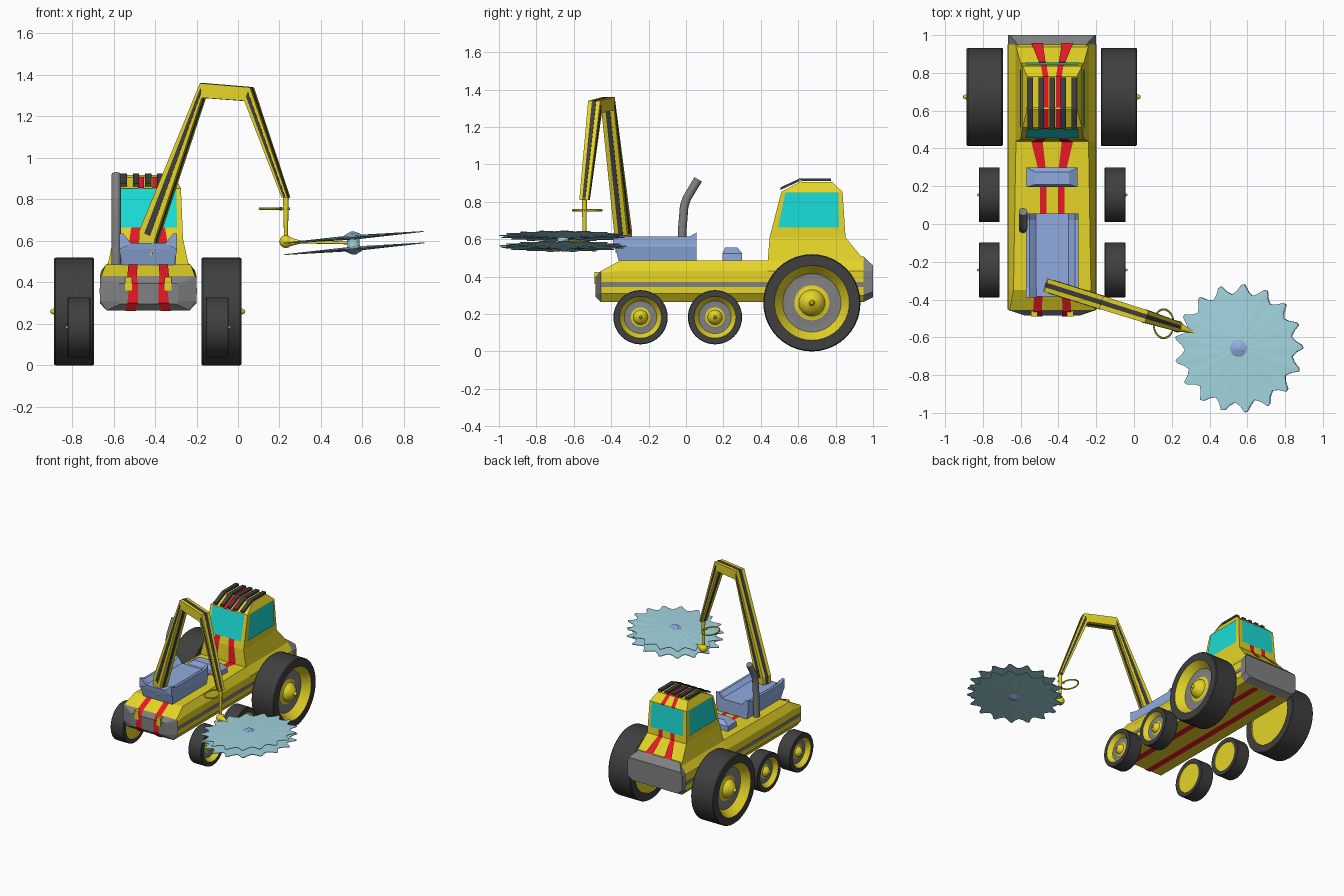
import bpy, bmesh, math
from mathutils import Vector, Matrix

if "Cube" in bpy.data.objects:
    bpy.data.objects.remove(bpy.data.objects["Cube"])

CX = -0.433  # centre line of the vehicle


def mat(name, *c):
    m = bpy.data.materials.new(name)
    m.diffuse_color = (*c, 1)
    m.use_nodes = True
    m.node_tree.nodes["Principled BSDF"].inputs["Base Color"].default_value = m.diffuse_color
    return m


YEL = mat("yellow", .78, .66, .02)
RED = mat("red", .8, .01, .02)
DARK = mat("rubber", .05, .05, .05)
TEAL = mat("glass", .01, .72, .68)
BLUE = mat("blue", .28, .41, .74)
STEEL = mat("blade_steel", .36, .66, .74)
GREY = mat("grey", .22, .22, .22)


def mesh(name, verts, faces, mats, ids=None, smooth=False):
    me = bpy.data.meshes.new(name)
    me.from_pydata([tuple(v) for v in verts], [], faces)
    for m in mats:
        me.materials.append(m)
    if ids:
        me.polygons.foreach_set("material_index", ids)
    bm = bmesh.new()
    bm.from_mesh(me)
    bmesh.ops.remove_doubles(bm, verts=bm.verts, dist=1e-5)
    bmesh.ops.recalc_face_normals(bm, faces=bm.faces)
    bm.to_mesh(me)
    bm.free()
    o = bpy.data.objects.new(name, me)
    bpy.context.collection.objects.link(o)
    if smooth:
        bpy.ops.object.select_all(action='DESELECT')
        o.select_set(True)
        bpy.context.view_layer.objects.active = o
        bpy.ops.object.shade_smooth_by_angle(angle=math.radians(35))
    return o


def loft(name, rings, mats, seg_ids=None, smooth=False):
    """Skin equal rings and cap both ends; seg_ids = material per segment."""
    n, k = len(rings[0]), len(rings)
    seg_ids = seg_ids or [0] * (k - 1)
    faces, ids = [list(range(n)), list(range((k - 1) * n, k * n))], [seg_ids[0], seg_ids[-1]]
    for i in range(k - 1):
        for j in range(n):
            a, b = i * n + j, i * n + (j + 1) % n
            faces.append([a, b, b + n, a + n])
            ids.append(seg_ids[i])
    return mesh(name, [v for r in rings for v in r], faces, mats, ids, smooth)


def rect(hw, y0, y1, z, x=CX):
    return [(x - hw, y0, z), (x + hw, y0, z), (x + hw, y1, z), (x - hw, y1, z)]


def rod(name, p, q, r1, r2, m, n=16):
    p, q = Vector(p), Vector(q)
    rot = (q - p).to_track_quat('Z', 'Y')
    rings = [[c + rot @ Vector((r * math.cos(t * math.tau / n), r * math.sin(t * math.tau / n), 0))
              for t in range(n)] for c, r in ((p, r1), (q, r2))]
    return loft(name, rings, [m], smooth=True)


# chassis: octagonal section, grey nose and tail
def section(y, wb, wm, wt, z0, z1, z2, z3):
    half = [(wb, z0), (wm, z1), (wm, z2), (wt, z3)]
    return [(CX + w, y, z) for w, z in half] + [(CX - w, y, z) for w, z in reversed(half)]


loft("chassis", [
    section(-.485, .135, .145, .14, .295, .31, .385, .395),
    section(-.455, .20, .233, .225, .265, .31, .42, .43),
    section(-.35, .20, .233, .205, .265, .31, .43, .487),
    section(.437, .20, .233, .192, .265, .31, .43, .487),
    section(.95, .20, .233, .18, .265, .30, .43, .507),
    section(1.0, .19, .233, .225, .29, .32, .43, .46)], [YEL, GREY], [1, 0, 0, 0, 1])
loft("side_stripe", [rect(.2355, -.453, .95, .345), rect(.2355, -.453, .95, .372)], [GREY])

# cab
cab = [(.195, .437, .955, .485), (.168, .447, .853, .61), (.158, .51, .837, .853), (.13, .61, .78, .907)]
loft("cab", [rect(*c) for c in cab], [YEL])

# windows laid on the four cab walls
lo, hi = [Vector(v) for v in rect(*cab[1])], [Vector(v) for v in rect(*cab[2])]
mid = Vector((CX, .66, .73))
for i, nm in enumerate(("front", "right", "rear", "left")):
    a, b, c, d = lo[i], lo[(i + 1) % 4], hi[(i + 1) % 4], hi[i]
    n = (b - a).cross(d - a).normalized()
    n *= .006 if n.dot(a - mid) > 0 else -.006
    pts = [a.lerp(b, u).lerp(d.lerp(c, u), v) + n
           for u, v in ((.08, .22), (.92, .22), (.93, .99), (.07, .99))]
    mesh(nm + "_window", pts, [[0, 1, 2, 3]], [TEAL])

# red racing stripes wrapped over the body: y, z, inner and outer offset
top = [(-.459, .261, .06, .11), (-.489, .30, .05, .10), (-.489, .395, .05, .09), (-.46, .434, .055, .10),
       (-.352, .491, .05, .095), (0, .491, .03, .065), (.25, .491, .03, .065), (.434, .491, .05, .11),
       (.443, .61, .04, .09), (.506, .857, .02, .05), (.61, .911, .02, .05), (.78, .911, .02, .05),
       (.841, .857, .03, .06), (.857, .613, .035, .07), (.957, .511, .05, .11)]
under = [(-.45, .262, .06, .11), (.94, .262, .06, .11)]
for nm, path in (("top", top), ("under", under)):
    for s in (-1, 1):
        v = [(CX + s * w, y, z) for y, z, a, b in path for w in (a, b)]
        mesh(nm + "_red_stripe", v, [[2 * i, 2 * i + 1, 2 * i + 3, 2 * i + 2] for i in range(len(path) - 1)], [RED])

# roof bars and their cross bar
for i in range(-2, 3):
    x = CX + i * .058
    loft("roof_bar", [[(x - .015, y, z), (x + .015, y, z), (x + .015, y, z + .014), (x - .015, y, z + .014)]
                      for y, z in ((.505, .863), (.61, .912), (.775, .912))], [DARK])
loft("roof_cross_bar", [rect(.135, .605, .617, .905), rect(.135, .605, .617, .918)], [YEL])

# nose hooks
for s in (-1, 1):
    loft("nose_hook", [rect(.017, -.49, -.44, z, CX + s * .095) for z in (.36, .425)], [YEL])

# arm turret with raised side rails, and the deck box
loft("turret", [rect(.125, -.36, .055, .485), rect(.14, -.38, .055, .56), rect(.135, -.385, .055, .59)], [BLUE])
for s in (-1, 1):
    loft("turret_rail", [[(CX + s * .138, y, .56), (CX + s * .138, y, h), (CX + s * .12, y, h), (CX + s * .08, y, .585)]
                         for y, h in ((-.39, .635), (-.34, .615), (.02, .615), (.055, .635))], [BLUE])
loft("deck_box", [rect(.135, .195, .30, .485), rect(.135, .195, .30, .525), rect(.09, .21, .275, .555)], [BLUE])

# exhaust pipe
cu = bpy.data.curves.new("exhaust_pipe", 'CURVE')
cu.dimensions, cu.bevel_depth, cu.bevel_resolution, cu.use_fill_caps = '3D', .023, 4, True
sp = cu.splines.new('POLY')
path = [(-.025, .485), (-.02, .65), (-.01, .775), (.005, .82), (.065, .92)]
sp.points.add(len(path) - 1)
for p, (y, z) in zip(sp.points, path):
    p.co = (-.587, y, z, 1)
cu.materials.append(GREY)
bpy.context.collection.objects.link(bpy.data.objects.new("exhaust_pipe", cu))


# wheels: lathe profile of (radius, outward offset, material of next band)
def wheel(name, y, z, x, s, R, h, n=40):
    prof = [(0, -.9, 0), (.76, -.9, 0), (.77, -1, 1), (.98, -1, 1), (1, -.93, 1), (1, .93, 1), (.98, 1, 1),
            (.77, 1, 0), (.6, .4, 2), (.36, .35, 0), (.27, .45, 0), (.25, .6, 0), (.17, .85, 0),
            (.06, 1.0, 0), (.03, 1.18, 0), (0, 1.2, 0)]
    rings = [[(x + s * o * h, y + max(r, 1e-3) * R * math.cos(t * math.tau / n),
               z + max(r, 1e-3) * R * math.sin(t * math.tau / n)) for t in range(n)] for r, o, _ in prof]
    loft(name, rings, [YEL, DARK, GREY], [p[2] for p in prof[:-1]], True)


for s in (-1, 1):
    wheel("rear_wheel", .673, .26, -.435 + s * .355, s, .26, .096)
    wheel("middle_wheel", .155, .183, -.433 + s * .333, s, .145, .055)
    wheel("front_wheel", -.243, .183, -.433 + s * .333, s, .145, .055)

# bent arm: outer x,z and inner x,z at each joint, then half width
joints = [(-.47, .56, -.405, .53, .036), (-.465, .65, -.39, .61, .036), (-.173, 1.36, -.164, 1.29, .036),
          (.067, 1.34, .04, 1.275, .034), (.245, .81, .217, .81, .025)]


def arm(name, js, grow, wide, m):
    rings = []
    for ox, oz, ix, iz, w in js:
        dx, dz = (ox - ix) * grow, (oz - iz) * grow
        dx += math.copysign(.003, dx) if grow == 1 and wide < 1 else 0
        dz += math.copysign(.003, dz) if grow == 1 and wide < 1 and abs(dz) > .001 else 0
        mx, mz = (ox + ix) / 2, (oz + iz) / 2
        rings.append([(mx + k * dx / 2 + .3 * e * w * wide,
                       -.33 - .314 * (mx + k * dx / 2 + .445) + .954 * e * w * wide, mz + k * dz / 2)
                      for k, e in ((1, 1), (1, -1), (-1, -1), (-1, 1))])
    loft(name, rings, [m])


arm("arm", joints, 1, 1, YEL)
arm("arm_middle_stripe", joints, 1, .35, DARK)
arm("lower_arm_side_stripe", joints[1:3], .35, 1.06, DARK)
arm("upper_arm_side_stripe", joints[3:], .35, 1.06, DARK)

# wrist, guide ring, ball joint and blade rod
rod("wrist", (.231, -.543, .82), (.231, -.543, .6), .014, .009, YEL)
rod("ring_stem", (.2, -.535, .755), (.25, -.548, .755), .008, .005, YEL)
bpy.ops.mesh.primitive_torus_add(location=(.157, -.528, .755), major_radius=.076, minor_radius=.006,
                                 major_segments=32, minor_segments=8)
ring = bpy.context.object
ring.name, ring.scale = "guide_ring", (.7, 1, 1)
ring.data.materials.append(YEL)
bpy.ops.mesh.primitive_uv_sphere_add(segments=20, ring_count=12, radius=.031, location=(.231, -.543, .597))
ball = bpy.context.object
ball.name = "ball_joint"
ball.data.materials.append(YEL)
bpy.ops.object.shade_smooth_by_angle()
rod("joint_collar", (.24, -.546, .596), (.305, -.57, .594), .025, .006, YEL)
rod("blade_rod", (.24, -.546, .596), (.555, -.655, .59), .007, .007, YEL)

# twin toothed blades, tilted up to the right
TILT = Matrix.Translation((.556, -.658, .59)) @ Matrix.Rotation(math.radians(-4.8), 4, 'Y')
tooth = [(0, 1), (.14, .985), (.34, .89), (.58, .84), (.82, .9)]
for nm, z in (("upper_blade", .027), ("lower_blade", -.028)):
    rim = [((i + a) * math.tau / 17, r * .341) for i in range(17) for a, r in tooth]
    n = len(rim)
    v = [TILT @ Vector((r * math.cos(t), r * math.sin(t), z + e)) for e in (.002, -.002) for t, r in rim]
    v += [TILT @ Vector((0, 0, z + e)) for e in (.011, -.011)]
    f = []
    for i in range(n):
        j = (i + 1) % n
        f += [[i, j, n + j, n + i], [i, j, 2 * n], [n + i, n + j, 2 * n + 1]]
    mesh(nm, v, f, [STEEL])

rod("blade_spindle", TILT @ Vector((0, 0, -.045)), TILT @ Vector((0, 0, .045)), .03, .03, STEEL, 20)
for s in (-1, 1):
    rod("blade_cap", TILT @ Vector((0, 0, s * .03)), TILT @ Vector((0, 0, s * .056)), .058, .008, BLUE, 20)
